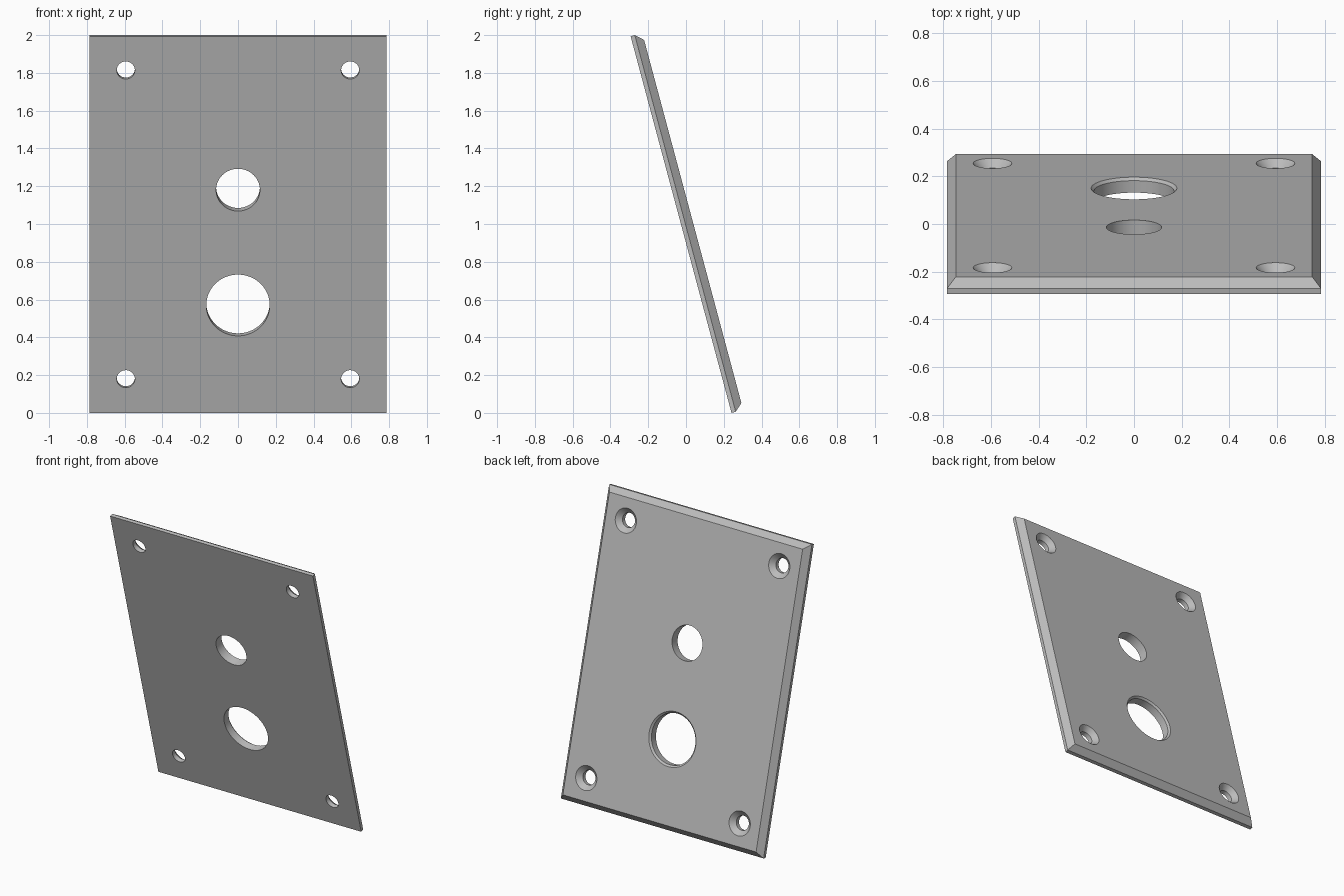
import bpy
import bmesh
import math
from mathutils import Matrix, Vector

if "Cube" in bpy.data.objects:
    bpy.data.objects.remove(bpy.data.objects["Cube"])

WIDTH, LENGTH = 1.57, 2.064
RIM, THICK, BEVEL = 0.023, 0.064, 0.037
TILT = math.radians(15)

grey = bpy.data.materials.new("plain grey")
grey.use_nodes = True
grey.diffuse_color = (0.5, 0.5, 0.5, 1)
grey.node_tree.nodes["Principled BSDF"].inputs["Base Color"].default_value = grey.diffuse_color


def make_object(name, bm):
    bmesh.ops.recalc_face_normals(bm, faces=bm.faces)
    mesh = bpy.data.meshes.new(name)
    bm.to_mesh(mesh)
    bm.free()
    mesh.materials.append(grey)
    obj = bpy.data.objects.new(name, mesh)
    bpy.context.collection.objects.link(obj)
    return obj


def loft(bm, rings):
    """Skin a list of vertex rings and cap both ends."""
    for a, b in zip(rings, rings[1:]):
        for i in range(len(a)):
            j = (i + 1) % len(a)
            bm.faces.new((a[i], a[j], b[j], b[i]))
    bm.faces.new(rings[0])
    bm.faces.new(rings[-1])


def add_hole(bm, x, z, radius, sink=0):
    """Through hole, optionally opened by a conical sink at the back face."""
    extra = 0.02
    profile = [(-extra, radius)]
    if sink:
        profile += [(THICK - sink, radius), (THICK + extra, radius + sink + extra)]
    else:
        profile += [(THICK + extra, radius)]
    angles = [math.tau * k / 64 for k in range(64)]
    loft(bm, [[bm.verts.new((x + r * math.cos(a), y, z + r * math.sin(a))) for a in angles]
              for y, r in profile])


# Plate with a straight rim and a bevelled back edge
bm = bmesh.new()
rings = []
for y, inset in ((0, 0), (RIM, 0), (THICK, BEVEL)):
    w, h = WIDTH / 2 - inset, LENGTH / 2 - inset
    rings.append([bm.verts.new((sx * w, y, sz * h))
                  for sx, sz in ((-1, -1), (1, -1), (1, 1), (-1, 1))])
loft(bm, rings)
plate = make_object("cover_plate", bm)

# Four countersunk screw holes and two central openings
bm = bmesh.new()
for sx in (-1, 1):
    for sz in (-1, 1):
        add_hole(bm, sx * 0.594, sz * 0.846, 0.048, 0.033)
add_hole(bm, 0, 0.19, 0.116)
add_hole(bm, 0, -0.442, 0.168, 0.012)
cutter = make_object("hole_cutter", bm)
cutter.hide_render = True

cut = plate.modifiers.new("holes", "BOOLEAN")
cut.operation = "DIFFERENCE"
cut.solver = "EXACT"
cut.object = cutter
bpy.ops.object.select_all(action="DESELECT")
plate.select_set(True)
bpy.context.view_layer.objects.active = plate
bpy.ops.object.modifier_apply(modifier=cut.name)
bpy.data.objects.remove(cutter)

# Lean the plate toward the front, then rest and centre it
plate.data.transform(Matrix.Rotation(TILT, 4, "X"))
points = [v.co for v in plate.data.vertices]
y_mid = (min(p.y for p in points) + max(p.y for p in points)) / 2
plate.data.transform(Matrix.Translation(Vector((0, -y_mid, -min(p.z for p in points)))))
bpy.ops.object.shade_smooth_by_angle(angle=math.radians(20))
